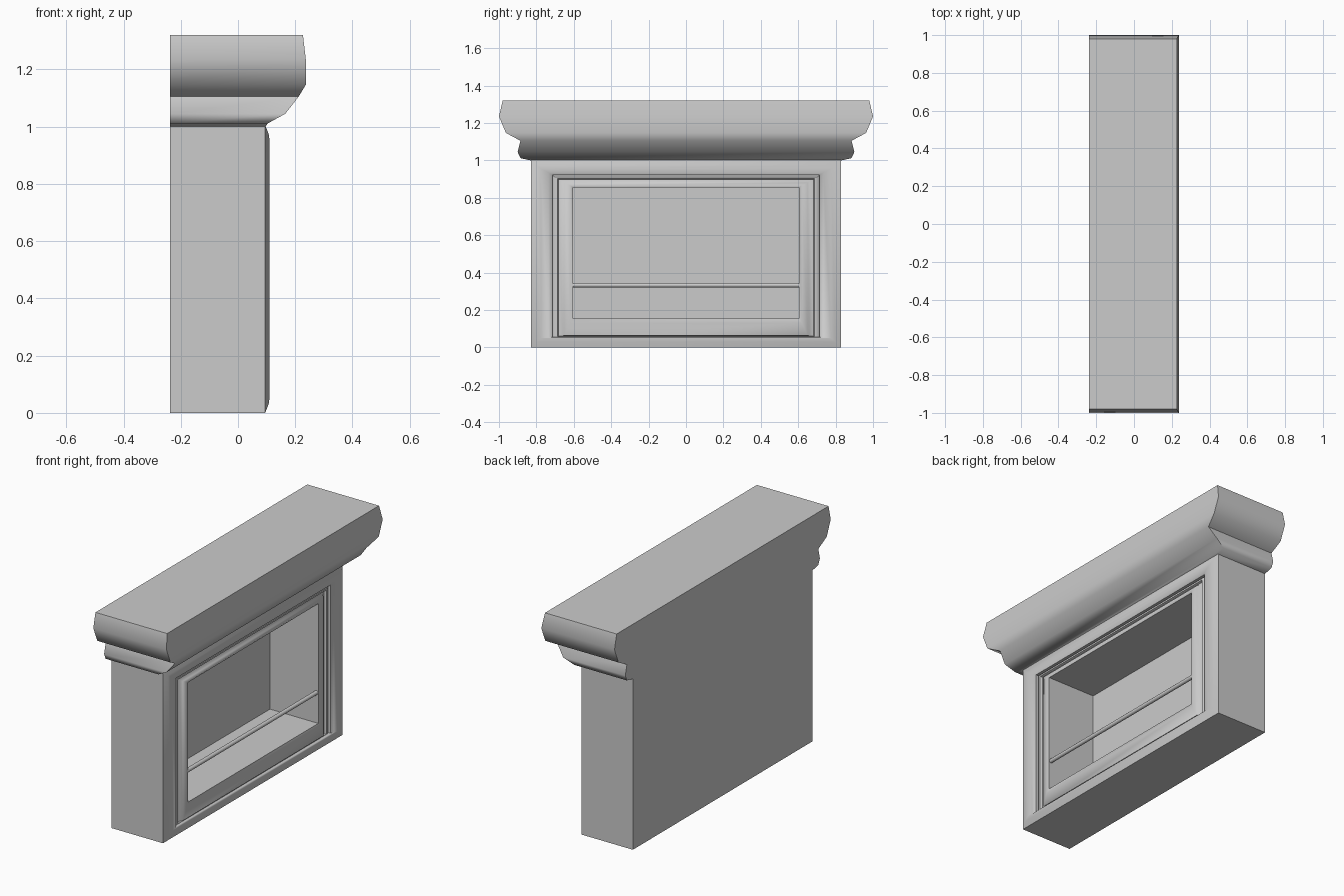
import bpy, bmesh, math

if "Cube" in bpy.data.objects:
    bpy.data.objects.remove(bpy.data.objects["Cube"])

BACK = -0.237


def loft(name, rings, angle):
    """Bridge successive four-point rings and cap both ends."""
    bm = bmesh.new()
    loops = [[bm.verts.new(p) for p in ring] for ring in rings]
    for a, b in zip(loops, loops[1:]):
        for i in range(4):
            j = (i + 1) % 4
            bm.faces.new((a[i], a[j], b[j], b[i]))
    bm.faces.new(loops[0])
    bm.faces.new(loops[-1])
    bmesh.ops.recalc_face_normals(bm, faces=bm.faces)
    me = bpy.data.meshes.new(name)
    bm.to_mesh(me)
    bm.free()
    ob = bpy.data.objects.new(name, me)
    bpy.context.collection.objects.link(ob)
    smooth(ob, angle)
    return ob


def smooth(ob, angle):
    bpy.ops.object.select_all(action='DESELECT')
    ob.select_set(True)
    bpy.context.view_layer.objects.active = ob
    bpy.ops.object.shade_smooth_by_angle(angle=math.radians(angle))


def upright(half, low, high, x):
    return [(x, -half, low), (x, half, low), (x, half, high), (x, -half, high)]


def level(front, half, z):
    return [(BACK, -half, z), (front, -half, z), (front, half, z), (BACK, half, z)]


# Body: outer shell, bevelled surround, stepped mouldings, then the deep recess
surround = [
    (0.83, 0.0, 1.005, BACK), (0.83, 0.0, 1.005, 0.095),
    (0.80, 0.03, 0.975, 0.107), (0.775, 0.05, 0.955, 0.11),
    (0.735, 0.053, 0.935, 0.107), (0.715, 0.055, 0.922, 0.098),
    (0.715, 0.055, 0.922, 0.080), (0.703, 0.057, 0.912, 0.092),
    (0.687, 0.059, 0.902, 0.092), (0.682, 0.060, 0.898, 0.080),
    (0.660, 0.062, 0.887, 0.085), (0.650, 0.064, 0.880, 0.098),
    (0.620, 0.130, 0.866, 0.105), (0.603, 0.155, 0.855, 0.098),
    (0.603, 0.155, 0.855, -0.215),
]
loft("surround_body", [upright(*r) for r in surround], 50)

# Mantel cornice: front projection, half width, height
cornice = [
    (0.095, 0.83, 1.0), (0.105, 0.885, 1.012), (0.165, 0.90, 1.045),
    (0.212, 0.885, 1.105), (0.237, 0.963, 1.147),
    (0.237, 1.0, 1.235), (0.227, 0.98, 1.32),
]
loft("mantel_cornice", [level(*r) for r in cornice], 60)

# Rail across the opening
bpy.ops.mesh.primitive_cylinder_add(vertices=12, radius=0.012, depth=1.206,
                                    location=(0.086, 0, 0.333),
                                    rotation=(math.pi / 2, 0, 0))
rail = bpy.context.object
rail.name = "opening_rail"
smooth(rail, 40)
